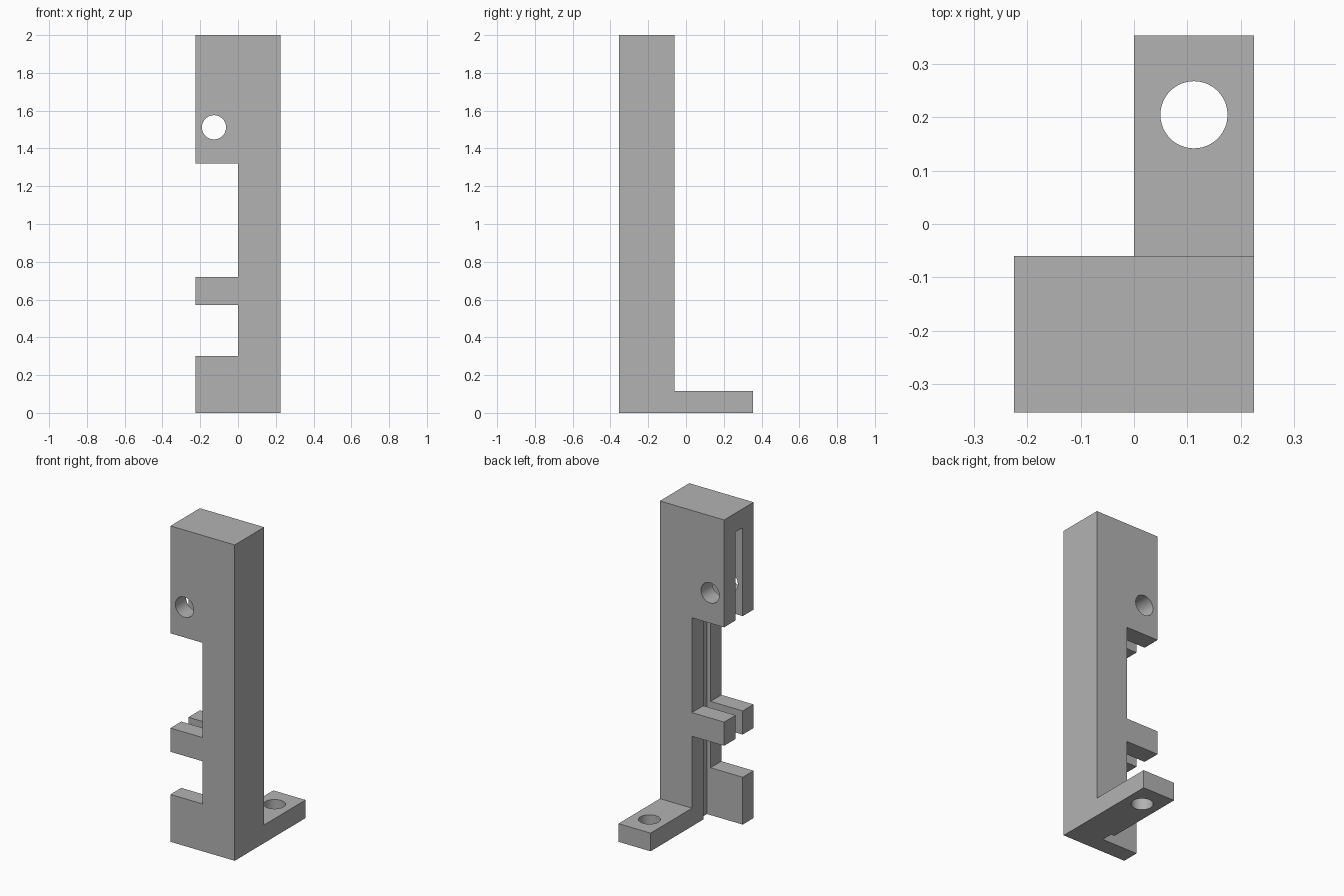
import bpy
import bmesh
import math
from mathutils import Matrix, Vector

if "Cube" in bpy.data.objects:
    bpy.data.objects.remove(bpy.data.objects["Cube"])

# Overall sizes
HALF_W, FRONT, BACK, FOOT_END = 0.225, -0.354, -0.06, 0.354
HEIGHT, FOOT_H = 2.0, 0.115
SLOT = (-0.246, -0.174)
MID = sum(SLOT) / 2

grey = bpy.data.materials.new("plain_grey")
grey.use_nodes = True
colour = (0.45, 0.45, 0.45, 1)
grey.diffuse_color = colour
grey.node_tree.nodes["Principled BSDF"].inputs["Base Color"].default_value = colour


def make_object(name, bm):
    bmesh.ops.recalc_face_normals(bm, faces=bm.faces)
    mesh = bpy.data.meshes.new(name)
    bm.to_mesh(mesh)
    bm.free()
    mesh.materials.append(grey)
    obj = bpy.data.objects.new(name, mesh)
    bpy.context.collection.objects.link(obj)
    return obj


def box(name, xs, ys, zs):
    bm = bmesh.new()
    bmesh.ops.create_cube(bm, size=1)
    spans = (xs, ys, zs)
    bmesh.ops.scale(bm, vec=[b - a for a, b in spans], verts=bm.verts)
    bmesh.ops.translate(bm, vec=[(a + b) / 2 for a, b in spans], verts=bm.verts)
    return make_object(name, bm)


def rod(name, centre, radius, tilt=0.0):
    bm = bmesh.new()
    bmesh.ops.create_cone(bm, cap_ends=True, segments=64, radius1=radius,
                          radius2=radius, depth=1,
                          matrix=Matrix.Translation(centre) @ Matrix.Rotation(tilt, 4, "X"))
    return make_object(name, bm)


# Upright with its foot: an L profile extruded across the width
bm = bmesh.new()
profile = [(FRONT, 0), (FOOT_END, 0), (FOOT_END, FOOT_H),
           (BACK, FOOT_H), (BACK, HEIGHT), (FRONT, HEIGHT)]
face = bm.faces.new([bm.verts.new((-HALF_W, y, z)) for y, z in profile])
new = bmesh.ops.extrude_face_region(bm, geom=[face])["geom"]
bmesh.ops.translate(bm, vec=Vector((2 * HALF_W, 0, 0)),
                    verts=[v for v in new if isinstance(v, bmesh.types.BMVert)])
bracket = make_object("slotted_bracket", bm)

# Cutters for the slot, the side windows and the screw holes
OPEN = (-0.4, 0)
cutters = [
    box("slot_cutter", (-0.4, 0.025), SLOT, (-0.2, 1.88)),
    box("upper_window_cutter", OPEN, (-0.6, 0.2), (0.72, 1.32)),
    box("front_window_cutter", OPEN, (-0.6, MID), (0.3, 0.57)),
    box("back_corner_cutter", OPEN, (MID, 0.6), (-0.2, 0.57)),
    rod("side_hole_cutter", (-0.127, -0.2, 1.512), 0.064, math.pi / 2),
    rod("foot_hole_cutter", (0.1125, 0.205, 0), 0.063),
]
bpy.context.view_layer.objects.active = bracket
for cutter in cutters:
    mod = bracket.modifiers.new(cutter.name, "BOOLEAN")
    mod.operation = "DIFFERENCE"
    mod.solver = "EXACT"
    mod.object = cutter
    bpy.ops.object.modifier_apply(modifier=mod.name)
    bpy.data.objects.remove(cutter)

# Smooth hole walls, sharp corners
bpy.ops.object.select_all(action="DESELECT")
bracket.select_set(True)
bpy.ops.object.shade_smooth_by_angle(angle=math.radians(30))
